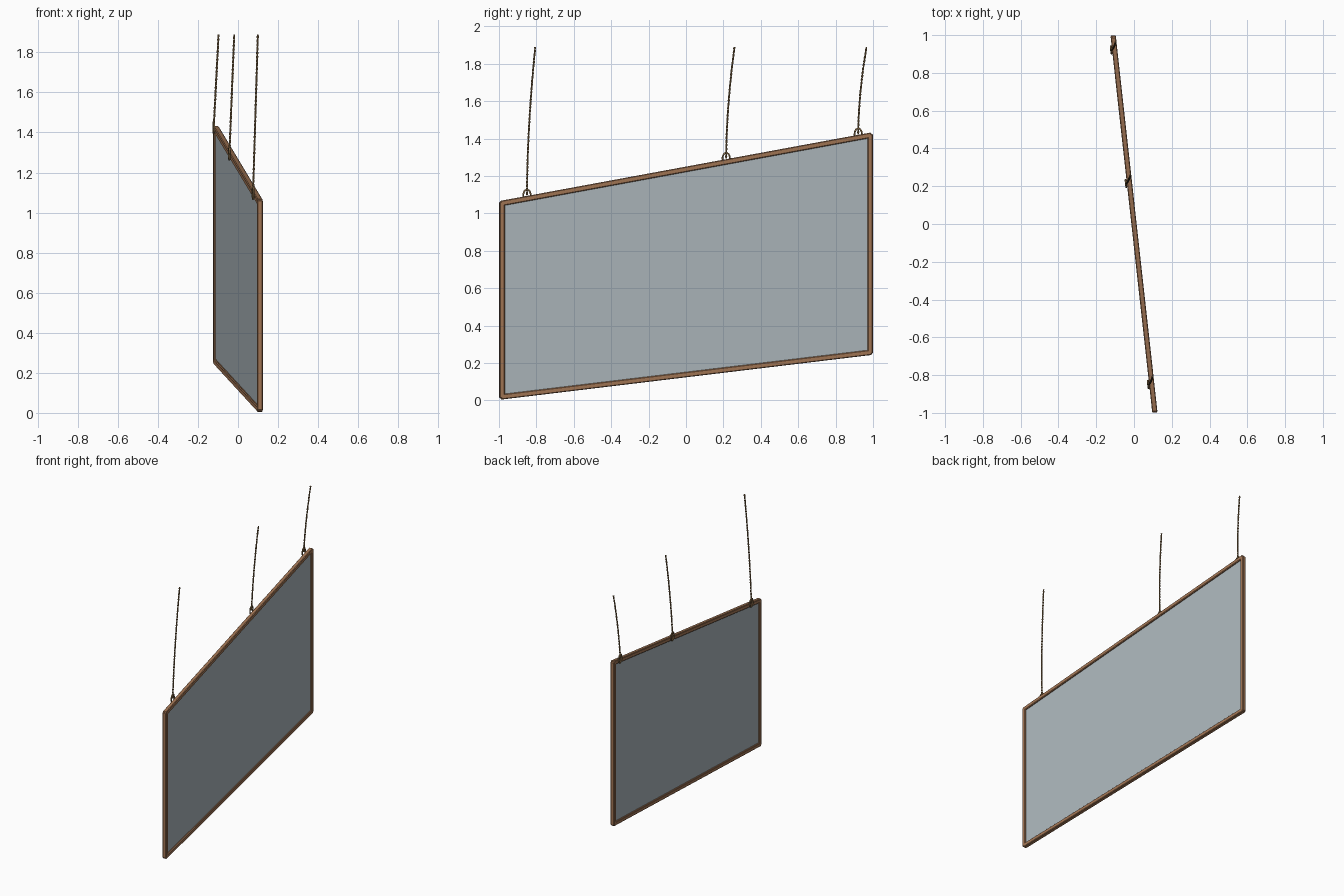
import bpy, bmesh, math
from mathutils import Vector, Matrix

cube = bpy.data.objects.get("Cube")
if cube:
    bpy.data.objects.remove(cube, do_unlink=True)


def material(name, color):
    m = bpy.data.materials.new(name)
    m.use_nodes = True
    m.diffuse_color = (*color, 1)
    m.node_tree.nodes["Principled BSDF"].inputs["Base Color"].default_value = (*color, 1)
    return m


wood = material("brown wood", (0.36, 0.18, 0.09))
board = material("blue grey board", (0.41, 0.47, 0.50))
hemp = material("tan rope", (0.27, 0.17, 0.075))


def add_mesh(name, bm, mat):
    me = bpy.data.meshes.new(name)
    bmesh.ops.recalc_face_normals(bm, faces=bm.faces)
    bm.to_mesh(me)
    bm.free()
    me.materials.append(mat)
    ob = bpy.data.objects.new(name, me)
    bpy.context.collection.objects.link(ob)
    return ob


# Corners of the slanted board, on one upright plane turned slightly about z
low_bottom = Vector((0.109, -0.984, 0.019))
high_bottom = Vector((-0.109, 0.984, 0.256))
low_top = Vector((0.109, -0.984, 1.054))
high_top = Vector((-0.109, 0.984, 1.417))
normal = (high_bottom - low_bottom).cross(Vector((0, 0, 1))).normalized()
WIDTH = 0.028


def bar(name, a, b):
    """Square frame bar from a to b, with lightly bevelled edges."""
    along = (b - a).normalized()
    side = along.cross(normal)
    rot = Matrix((along, normal, side)).transposed().to_4x4()
    size = Matrix.Diagonal(((b - a).length + WIDTH * 0.5, WIDTH, WIDTH, 1))
    bm = bmesh.new()
    bmesh.ops.create_cube(bm, size=1,
                          matrix=Matrix.Translation((a + b) / 2) @ rot @ size)
    ob = add_mesh(name, bm, wood)
    bevel = ob.modifiers.new("soft edges", "BEVEL")
    bevel.width = 0.004
    bevel.segments = 1


bar("bottom_bar", low_bottom, high_bottom)
bar("top_bar", low_top, high_top)
bar("low_post", low_bottom, low_top)
bar("high_post", high_bottom, high_top)

# Thin panel held in the middle of the frame
bm = bmesh.new()
bm.faces.new([bm.verts.new(c) for c in (low_bottom, high_bottom, high_top, low_top)])
panel = add_mesh("panel", bm, board)
solid = panel.modifiers.new("thickness", "SOLIDIFY")
solid.thickness = 0.008
solid.offset = 0


def cord(name, strands, radius, cyclic=False):
    """Round cord along each list of points."""
    cu = bpy.data.curves.new(name, "CURVE")
    cu.dimensions = "3D"
    cu.bevel_depth = radius
    cu.bevel_resolution = 1
    cu.use_fill_caps = True
    for pts in strands:
        sp = cu.splines.new("POLY")
        sp.points.add(len(pts) - 1)
        for p, co in zip(sp.points, pts):
            p.co = (*co, 1)
        sp.use_cyclic_u = cyclic
        sp.use_smooth = True
    cu.materials.append(hemp)
    ob = bpy.data.objects.new(name, cu)
    bpy.context.collection.objects.link(ob)


# Rope loops on the far face of the top bar, each with a twisted hanging rope
TOP = 1.888
STEPS = 160
span = high_top - low_top
for label, y in (("low", -0.848), ("middle", 0.217), ("high", 0.923)):
    t = (y - low_top.y) / span.y
    centre = low_top + span * t - normal * 0.019 + Vector((0, 0, 0.018))
    across = Vector((span.x, span.y, 0)).normalized()
    loop = []
    for i in range(20):
        a = math.tau * i / 20
        loop.append(centre + across * (0.02 * math.cos(a))
                    + Vector((0, 0, 0.03 * math.sin(a))))
    cord(label + "_loop", [loop], 0.005, cyclic=True)

    height = TOP - centre.z
    strands = []
    for phase in (0, math.pi):
        pts = []
        for i in range(STEPS + 1):
            s = i / STEPS
            a = phase + s * height * math.tau / 0.04
            pts.append(centre + Vector((0.024 * s + 0.0026 * math.cos(a),
                                        0.044 * s ** 1.8 + 0.0026 * math.sin(a),
                                        height * s)))
        strands.append(pts)
    cord(label + "_rope", strands, 0.0032)
